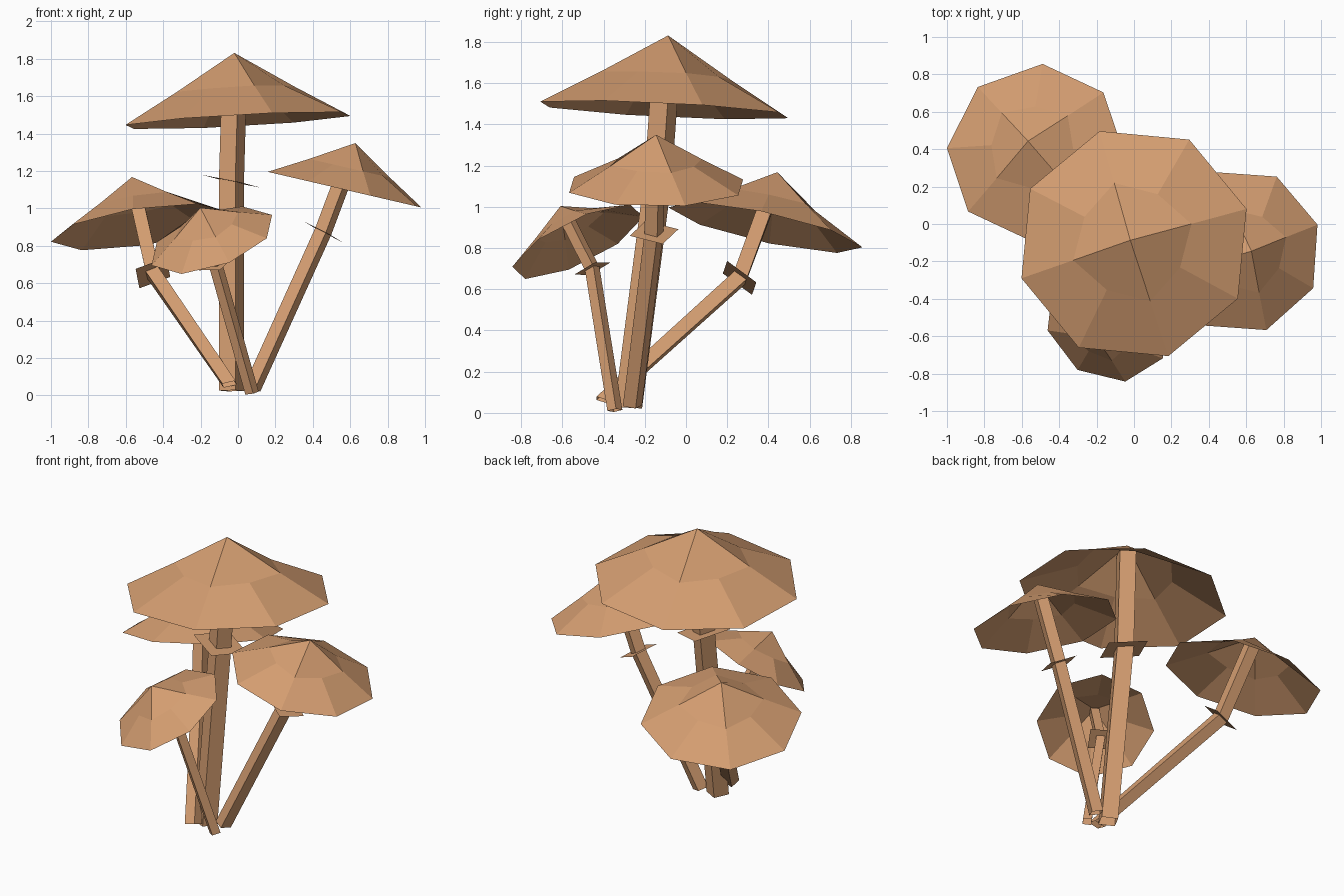
import bpy, bmesh, math
from mathutils import Vector

if "Cube" in bpy.data.objects:
    bpy.data.objects.remove(bpy.data.objects["Cube"])

mat = bpy.data.materials.new("mushroom tan")
mat.diffuse_color = (0.66, 0.34, 0.165, 1)
mat.use_nodes = True
mat.node_tree.nodes["Principled BSDF"].inputs["Base Color"].default_value = mat.diffuse_color


def finish(bm, name):
    bmesh.ops.recalc_face_normals(bm, faces=bm.faces)
    me = bpy.data.meshes.new(name)
    bm.to_mesh(me)
    bm.free()
    me.materials.append(mat)
    bpy.context.collection.objects.link(bpy.data.objects.new(name, me))


def frame(normal, ridge):
    """Axes of a plane, the first one pointing along the ridge direction."""
    n = Vector(normal).normalized()
    r = Vector(ridge)
    u = (r - n * r.dot(n)).normalized()
    return u, n.cross(u), n


def ring_points(center, axes, radii, count):
    u, v, _ = axes
    return [Vector(center) + (u * math.cos(a) + v * math.sin(a)) * radii[i % 2]
            for i, a in enumerate(2 * math.pi * k / count for k in range(count))]


def cap(name, center, axes, R):
    """Open eight-sided cap shell: four quads at the tip, eight below."""
    h = 0.575 * R
    n = axes[2]
    bm = bmesh.new()
    c = Vector(center)
    tip = bm.verts.new(c + n * h)
    mid = [bm.verts.new(p) for p in
           ring_points(c + n * h * 0.46, axes, (0.525 * R, 0.46 * R), 8)]
    rim = [bm.verts.new(p) for p in ring_points(c, axes, (R, R), 8)]
    for i in range(0, 8, 2):
        bm.faces.new((tip, mid[i], mid[i + 1], mid[(i + 2) % 8]))
    for i in range(8):
        j = (i + 1) % 8
        bm.faces.new((mid[i], rim[i], rim[j], mid[j]))
    finish(bm, name)


def stem(name, path, normals, ridge, r):
    """Square tube through the path points, open at the ends."""
    bm = bmesh.new()
    loops = [[bm.verts.new(p) for p in ring_points(c, frame(n, ridge), (r, r), 4)]
             for c, n in zip(path, normals)]
    for a, b in zip(loops, loops[1:]):
        for i in range(4):
            j = (i + 1) % 4
            bm.faces.new((a[i], a[j], b[j], b[i]))
    finish(bm, name)


def skirt(name, center, normal, ridge, r):
    """Thin square plate around the stem."""
    bm = bmesh.new()
    bm.faces.new([bm.verts.new(p) for p in
                  ring_points(center, frame(normal, ridge), (r, r), 4)])
    finish(bm, name)


# name, cap centre, cap normal, ridge direction, cap radius,
# stem base, base normal, skirt centre, skirt normal, stem radius, skirt radius
mushrooms = [
    ("tall", (0, -0.105, 1.47), (-0.055, 0.05, 1), (0.956, 0.292, 0), 0.63,
     (-0.035, -0.28, 0.025), (0, 0.05, 1),
     (-0.035, -0.135, 1.145), (0.21, 0.03, 1), 0.07, 0.17),
    ("right", (0.57, -0.145, 1.10), (0.225, 0, 0.97), (0.95, 0.31, 0), 0.445,
     (0.075, -0.26, 0.035), (0.3, 0.05, 1),
     (0.455, -0.155, 0.875), (0.46, 0.03, 0.88), 0.049, 0.125),
    ("left", (-0.525, 0.385, 0.90), (-0.15, 0.21, 0.965), (-0.66, 0.75, 0), 0.482,
     (-0.045, -0.40, 0.06), (-0.2, 0.3, 0.9),
     (-0.455, 0.26, 0.655), (-0.33, 0.56, 0.7), 0.051, 0.125),
    ("front", (-0.14, -0.525, 0.83), (-0.303, -0.415, 0.858), (-0.32, -0.045, -0.13), 0.352,
     (0.075, -0.345, 0.012), (-0.2, -0.1, 1),
     (-0.12, -0.455, 0.70), (-0.25, -0.36, 0.88), 0.037, 0.095),
]

for name, cc, cn, ridge, R, base, bn, sc, sn, r, sr in mushrooms:
    axes = frame(cn, ridge)
    cap(name + "_cap", cc, axes, R)
    top = Vector(cc) + axes[2] * (0.575 * R * 0.85)
    bend = (Vector(sc) - Vector(base)).normalized() + (top - Vector(sc)).normalized()
    stem(name + "_stem", (base, sc, top), (bn, bend, cn), ridge, r)
    skirt(name + "_skirt", sc, sn, ridge, sr)
